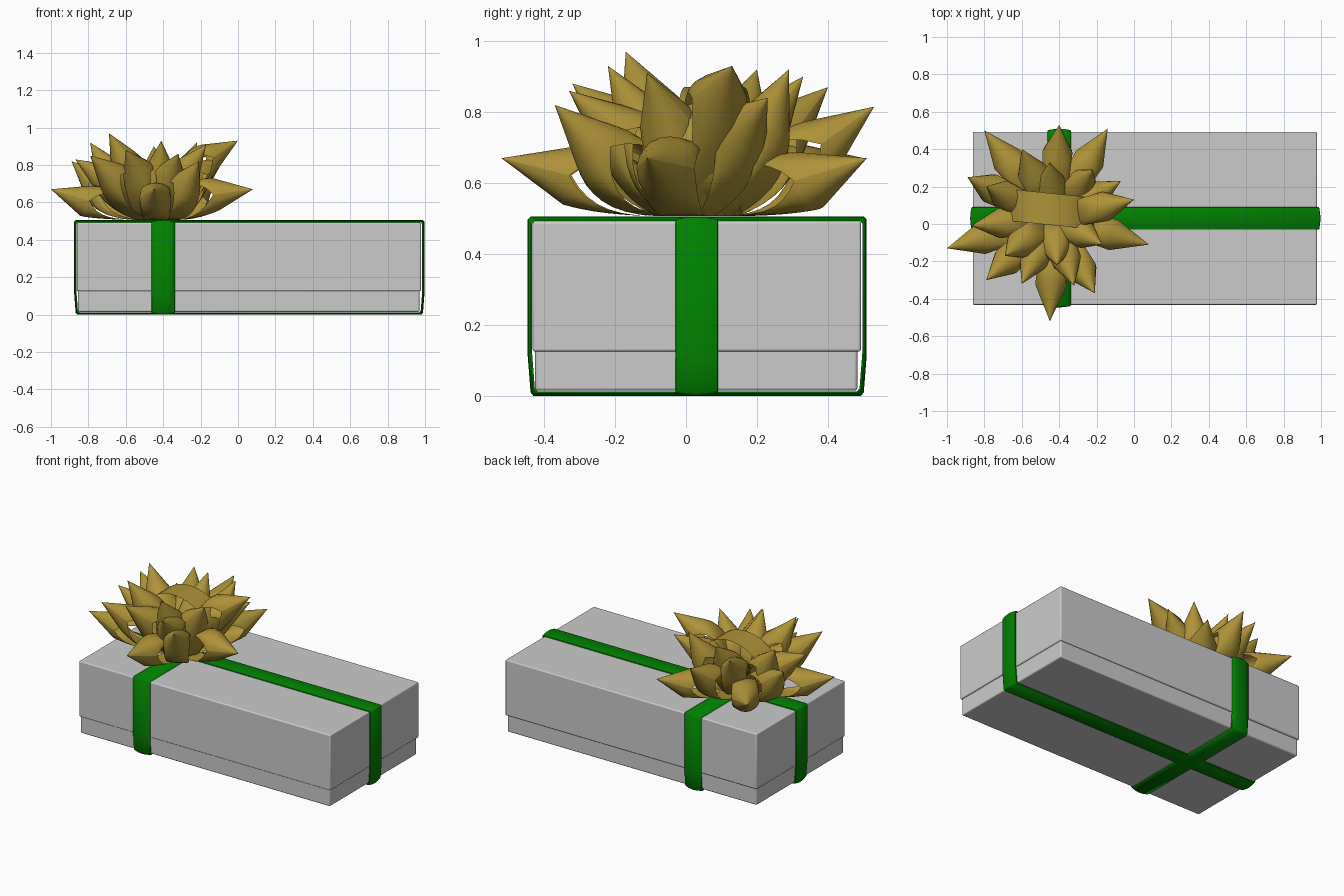
import bpy, math
from mathutils import Vector

if "Cube" in bpy.data.objects:
    bpy.data.objects.remove(bpy.data.objects["Cube"])


def material(name, rgb):
    m = bpy.data.materials.new(name)
    m.diffuse_color = (*rgb, 1)
    m.use_nodes = True
    m.node_tree.nodes["Principled BSDF"].inputs["Base Color"].default_value = m.diffuse_color
    return m


GREEN = material("green_ribbon", (0.0, 0.22, 0.0))
GOLD = material("gold_ribbon", (0.42, 0.29, 0.04))


def mesh_object(name, verts, faces, mat=None, angle=40):
    me = bpy.data.meshes.new(name)
    me.from_pydata(verts, [], faces)
    me.update()
    ob = bpy.data.objects.new(name, me)
    bpy.context.collection.objects.link(ob)
    if mat:
        me.materials.append(mat)
    bpy.ops.object.select_all(action='DESELECT')
    bpy.context.view_layer.objects.active = ob
    ob.select_set(True)
    bpy.ops.object.shade_smooth_by_angle(angle=math.radians(angle))
    return ob


def box(name, lo, hi, bevel):
    lo, hi = Vector(lo), Vector(hi)
    bpy.ops.mesh.primitive_cube_add(size=1, location=(lo + hi) / 2)
    ob = bpy.context.object
    ob.name = name
    ob.scale = hi - lo
    bpy.ops.object.transform_apply(location=False, rotation=False, scale=True)
    b = ob.modifiers.new("bevel", 'BEVEL')
    b.width, b.segments = bevel, 3
    bpy.ops.object.shade_smooth_by_angle(angle=math.radians(40))


# Box: a slightly narrower tray under a deep lid
box("tray", (-0.855, -0.425, 0.015), (0.970, 0.483, 0.30), 0.008)
box("lid", (-0.862, -0.432, 0.125), (0.978, 0.493, 0.492), 0.007)


# Ribbon bands: a domed strip swept round the box
def band(name, a, b, centre, half, along_x):
    path = [(a + .016, .012), (b - .016, .012), (b - .008, .022), (b, .125),
            (b, .485), (b - .008, .493), (a + .008, .493), (a, .485),
            (a, .125), (a + .008, .022)]
    section = [(-1, 0), (-.97, .005), (-.5, .010), (0, .012), (.5, .010), (.97, .005), (1, 0)]
    mid, n = (a + b) / 2, len(section)
    verts, faces = [], []
    for p, z in path:
        for s, d in section:
            q = p + math.copysign(d, p - mid)
            w = centre + s * half
            h = z + math.copysign(d, z - 0.25)
            verts.append((q, w, h) if along_x else (w, q, h))
    for i in range(len(path)):
        j = (i + 1) % len(path)
        for k in range(n):
            m = (k + 1) % n
            f = (i * n + k, j * n + k, j * n + m, i * n + m)
            faces.append(f if not along_x else f[::-1])
    mesh_object(name, verts, faces, GREEN, 60)


band("long_ribbon", -0.864, 0.985, 0.03, 0.06, True)
band("cross_ribbon", -0.434, 0.497, -0.40, 0.062, False)

# Bow: each loop is a cone pointing outward, whose mouth runs back to the
# hub as an outer and an inner strand with an open gap between them
HUB = Vector((-0.43, 0.03, 0.507))


def polar(angle):
    return Vector((math.cos(angle), math.sin(angle)))


def loop(name, tip, radius, length, elevation):
    flat = Vector((tip[0] - HUB.x, tip[1] - HUB.y, 0))
    out = flat.normalized()
    side = Vector((-out.y, out.x, 0))
    point = Vector((flat.length, tip[2] - HUB.z))
    axis = polar(elevation)
    up = Vector((-axis.y, axis.x))
    mouth = point - axis * length
    rows, cols = 8, 8
    verts, faces = [], []
    for strand in (-1, 1):
        base = len(verts)
        knee = mouth + up * radius * strand
        root = Vector((0.10, 0)) if strand < 0 else Vector((0.03, 0.03))
        ctrl = knee - (point - knee).normalized() * 0.14
        ctrl.y = max(ctrl.y, 0)
        # (crest point, half width, depth) from the hub to the tip
        stations = []
        for i in range(rows + 1):
            t = i / rows
            c = root * (1 - t) ** 2 + ctrl * 2 * t * (1 - t) + knee * t * t
            stations.append((c, radius * (0.7 + 0.3 * t), radius * t ** 3))
        for i in range(1, 5):
            s = i / 4
            stations.append((knee.lerp(point, s), radius * (1 - s), radius * (1 - s)))
        for c, w, depth in stations:
            for k in range(cols + 1):
                a = math.pi * k / cols
                q = c - up * strand * depth * (1 - math.sin(a))
                verts.append(HUB + out * q.x + side * (w * math.cos(a))
                             + Vector((0, 0, max(q.y, 0))))
        for i in range(len(stations) - 1):
            for k in range(cols):
                f = base + i * (cols + 1) + k
                quad = (f, f + 1, f + cols + 2, f + cols + 1)
                faces.append(quad if strand < 0 else quad[::-1])
    mesh_object(name, verts, faces, GOLD, 60)


low = [(-0.45, -0.52, .67), (-1.0, -0.13, .67), (0.08, -0.11, .67),
       (-0.14, 0.51, .67), (-0.80, 0.50, .67)]
middle = [(-0.40, 0.53, .815), (-0.89, 0.25, .82), (0.0, 0.13, .93),
          (-0.21, -0.37, .82), (-0.79, -0.30, .85), (-0.87, -0.01, .83),
          (-0.60, 0.40, .87), (-0.07, 0.23, .84), (-0.60, -0.32, .88),
          (-0.32, -0.33, .86)]
high = [(-0.69, -0.17, .97), (-0.41, -0.22, .93), (-0.17, -0.11, .91),
        (-0.22, 0.29, .92), (-0.79, 0.20, .92), (-0.45, 0.33, .90)]
for ring, tips, radius, length, elevation in (("low", low, .085, .20, 14),
                                              ("middle", middle, .08, .18, 36),
                                              ("high", high, .075, .17, 55)):
    for i, tip in enumerate(tips):
        tilt = elevation + 6 * math.sin(i * 2.4)
        loop(f"bow_{ring}_loop_{i + 1}", tip, radius, length, math.radians(tilt))

# Round loop filling the middle of the bow
verts, faces, N = [], [], 32
for i in range(N):
    a = 2 * math.pi * i / N
    x, z = 0.24 * math.cos(a), 0.69 + 0.18 * math.sin(a)
    for w in (-0.085, 0.085):
        y = w + 0.05 - 0.10 * x
        verts.append((-0.45 + x, 0.03 + y, z))
    j = (i + 1) % N
    faces.append((2 * i, 2 * j, 2 * j + 1, 2 * i + 1))
mesh_object("bow_centre_loop", verts, faces, GOLD)
